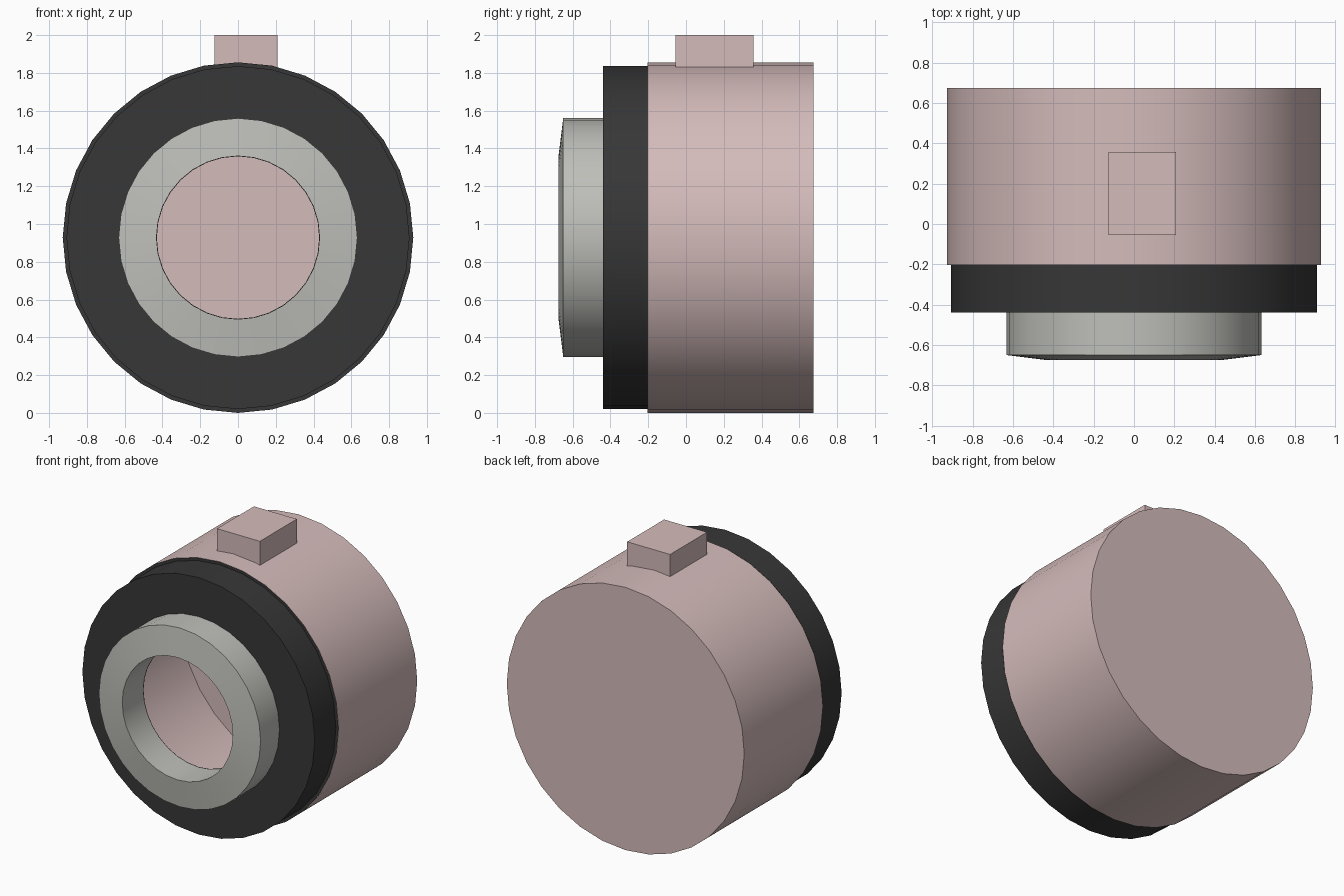
import bpy, bmesh, math

if "Cube" in bpy.data.objects:
    bpy.data.objects.remove(bpy.data.objects["Cube"])

SIDES = 32
CZ = 0.928  # height of the barrel axis


def material(name, rgb):
    m = bpy.data.materials.new(name)
    m.diffuse_color = (*rgb, 1)
    m.use_nodes = True
    m.node_tree.nodes["Principled BSDF"].inputs["Base Color"].default_value = m.diffuse_color
    return m


pink = material("dusty pink", (0.66, 0.50, 0.495))
dark = material("charcoal", (0.038, 0.038, 0.038))
grey = material("warm grey", (0.52, 0.52, 0.49))


def finish(bm, name, mat, smooth=True):
    bmesh.ops.remove_doubles(bm, verts=bm.verts, dist=1e-5)
    bmesh.ops.recalc_face_normals(bm, faces=bm.faces)
    mesh = bpy.data.meshes.new(name)
    bm.to_mesh(mesh)
    bm.free()
    mesh.materials.append(mat)
    ob = bpy.data.objects.new(name, mesh)
    bpy.context.collection.objects.link(ob)
    if smooth:
        bpy.ops.object.select_all(action='DESELECT')
        ob.select_set(True)
        bpy.context.view_layer.objects.active = ob
        bpy.ops.object.shade_smooth_by_angle(angle=math.radians(30))
    return ob


def lathe(name, profile, mat, cap_end=False):
    """Spin a (radius, y) profile about the barrel axis."""
    bm = bmesh.new()
    rings = []
    for r, y in profile:
        rings.append([bm.verts.new((r * math.sin(2 * math.pi * i / SIDES), y,
                                    CZ + r * math.cos(2 * math.pi * i / SIDES)))
                      for i in range(SIDES)])
    for a, b in zip(rings, rings[1:]):
        for i in range(SIDES):
            j = (i + 1) % SIDES
            bm.faces.new((a[i], a[j], b[j], b[i]))
    if cap_end:
        bm.faces.new(rings[-1])
    return finish(bm, name, mat)


# Hollow barrel, closed at the back
lathe("barrel", [(0.928, -0.203), (0.928, 0.675)], pink, cap_end=True)

# Dark collar: thin flange on the barrel, side wall and front face
lathe("collar", [(0.928, -0.204), (0.908, -0.204), (0.908, -0.44), (0.43, -0.44)], dark)

# Grey nose ring with a sloped front and an open bore
lathe("nose_ring", [(0.632, -0.44), (0.632, -0.65), (0.432, -0.675), (0.432, -0.438)], grey)

# Small block on top
bm = bmesh.new()
bmesh.ops.create_cube(bm, size=1)
for v in bm.verts:
    v.co = (0.042 + v.co.x * 0.335, 0.151 + v.co.y * 0.412, 1.915 + v.co.z * 0.17)
finish(bm, "top_block", pink, smooth=False)
